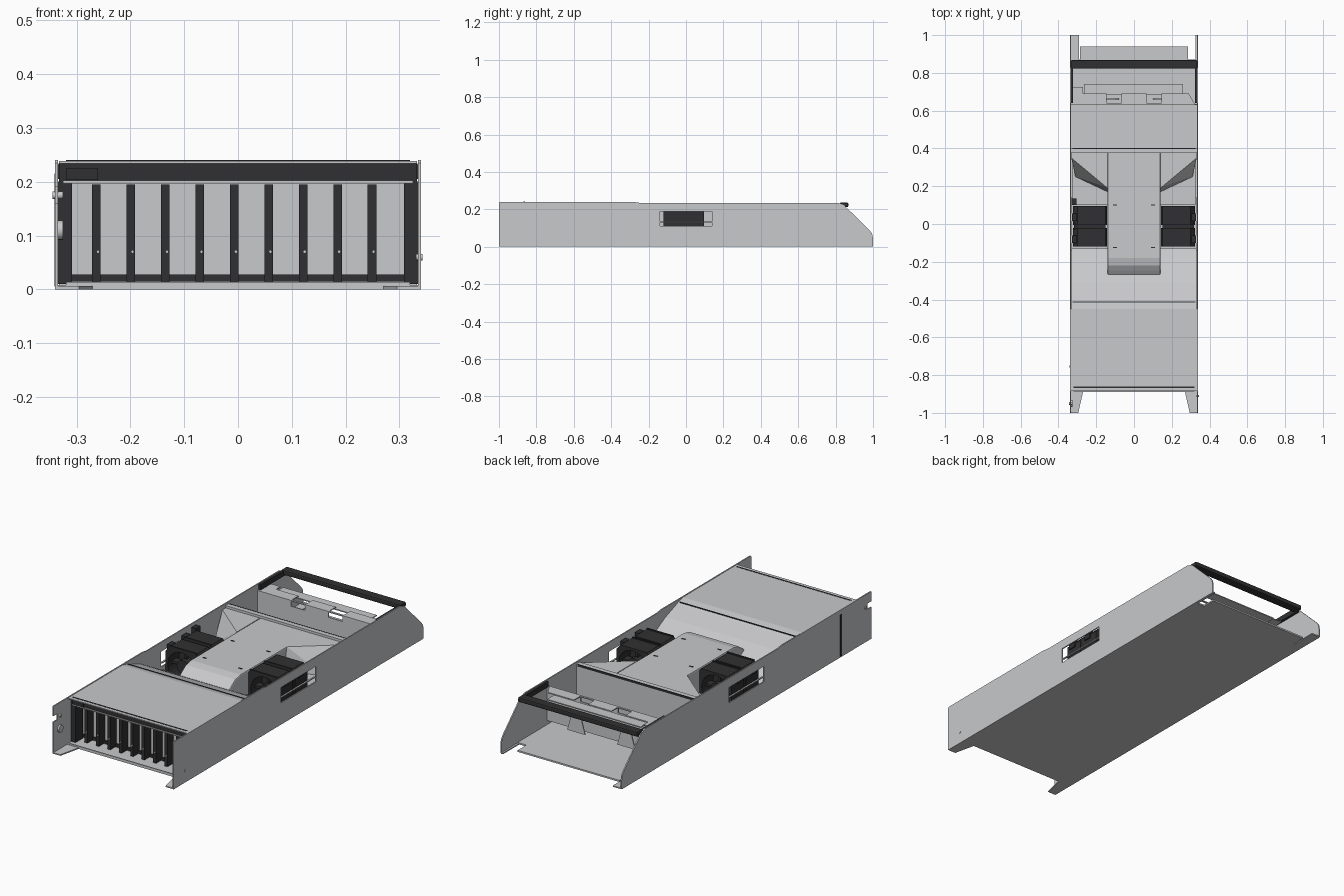
import bpy, bmesh
from mathutils import Vector

old = bpy.data.objects.get("Cube")
if old:
    bpy.data.objects.remove(old, do_unlink=True)


def material(name, rgb):
    m = bpy.data.materials.new(name)
    m.use_nodes = True
    m.diffuse_color = (*rgb, 1)
    m.node_tree.nodes["Principled BSDF"].inputs["Base Color"].default_value = (*rgb, 1)
    return m


METAL = material("light grey metal", (0.58, 0.585, 0.6))
BLACK = material("black plastic", (0.03, 0.03, 0.032))


def finish(name, bm, mat):
    bmesh.ops.recalc_face_normals(bm, faces=bm.faces)
    me = bpy.data.meshes.new(name)
    bm.to_mesh(me)
    bm.free()
    me.materials.append(mat)
    ob = bpy.data.objects.new(name, me)
    bpy.context.collection.objects.link(ob)
    return ob


def prism(name, pts, axis, lo, hi, mat=METAL):
    """Extrude a 2D outline along an axis; x uses (y, z), y uses (x, z), z uses (x, y)."""
    bm = bmesh.new()

    def place(p, h):
        c = list(p)
        c.insert("xyz".index(axis), h)
        return bm.verts.new(c)

    a = [place(p, lo) for p in pts]
    b = [place(p, hi) for p in pts]
    bm.faces.new(a)
    bm.faces.new(b[::-1])
    for i in range(len(a)):
        j = (i + 1) % len(a)
        bm.faces.new((a[i], a[j], b[j], b[i]))
    return finish(name, bm, mat)


def box(name, x, y, z, mat=METAL):
    return prism(name, [(x[0], y[0]), (x[1], y[0]), (x[1], y[1]), (x[0], y[1])], "z", *z, mat)


def side_box(name, s, x, y, z, mat=METAL):
    return box(name, sorted((s * x[0], s * x[1])), y, z, mat)


def sheet(name, path, x, thick=0.005):
    """Bent sheet following a (y, z) path across the width."""
    return prism(name, path + [(y, z - thick) for y, z in reversed(path)], "x", *x)


def hull(name, pts, mat=METAL):
    bm = bmesh.new()
    for p in pts:
        bm.verts.new(p)
    bmesh.ops.convex_hull(bm, input=bm.verts)
    return finish(name, bm, mat)


def cut(ob, cutters):
    for c in cutters:
        c.hide_render = True
        m = ob.modifiers.new("cut", "BOOLEAN")
        m.object = c
        m.solver = "EXACT"
    dg = bpy.context.evaluated_depsgraph_get()
    me = bpy.data.meshes.new_from_object(ob.evaluated_get(dg))
    ob.modifiers.clear()
    ob.data = me
    for c in cutters:
        bpy.data.objects.remove(c, do_unlink=True)


def rod(name, centre, radius, depth, mat, axis="X"):
    rot = {"X": (0, 1.5708, 0), "Y": (1.5708, 0, 0), "Z": (0, 0, 0)}[axis]
    bpy.ops.mesh.primitive_cylinder_add(vertices=20, radius=radius, depth=depth, location=centre, rotation=rot)
    ob = bpy.context.object
    ob.name = name
    ob.data.materials.append(mat)
    bpy.ops.object.shade_smooth_by_angle()
    return ob


# Chassis floor with a narrower rear tongue
box("floor", (-0.335, 0.335), (-0.89, 0.87), (0, 0.008))
box("floor_tongue", (-0.285, 0.285), (0.87, 0.94), (0, 0.008))
box("floor_front_lip", (-0.32, 0.32), (-0.89, -0.885), (0.003, 0.014))
box("rear_flange", (-0.335, -0.29), (0.87, 1), (0, 0.006))
box("rear_flange_left", (0.325, 0.335), (0.87, 1), (0, 0.006))

# Side walls with vent windows, front feet and inner parts
wall = [(-1, 0), (-1, 0.235), (-0.995, 0.24), (-0.28, 0.24), (-0.25, 0.235), (0.81, 0.235),
        (0.845, 0.222), (0.98, 0.09), (0.995, 0.07), (1, 0.045), (1, 0.004), (0.996, 0)]
for s, side in ((1, "left"), (-1, "right")):
    w = prism(side + "_wall", wall, "x", *sorted((s * 0.334, s * 0.34)))
    cutters = [side_box("window_cutter", s, (0.3, 0.36), (-0.14, 0.14), (0.11, 0.188))]
    if s < 0:
        cutters.append(box("notch_cutter", (-0.36, -0.3), (-1.02, -0.965), (0.16, 0.19)))
    cut(w, cutters)
    prism(side + "_front_foot", [(s * 0.338, -0.89), (s * 0.338, -1), (s * 0.295, -1), (s * 0.27, -0.89)],
          "z", 0, 0.006)
    side_box(side + "_inlet_block", s, (0.308, 0.334), (-0.86, -0.8), (0.01, 0.2), BLACK)
    side_box(side + "_bar_arm", s, (0.322, 0.334), (0.64, 0.85), (0.205, 0.232), BLACK)
    # Window frame rails
    side_box(side + "_window_rail", s, (0.328, 0.336), (-0.14, 0.14), (0.13, 0.135))

# Wall hardware
rod("latch_boss", (-0.331, -0.95, 0.11), 0.018, 0.012, METAL)
rod("latch_pin", (-0.335, -0.95, 0.175), 0.007, 0.02, METAL)
rod("left_pin", (0.337, -0.91, 0.06), 0.006, 0.012, METAL)
box("right_wall_slot", (-0.3412, -0.339), (-0.76, -0.748), (0.005, 0.215), BLACK)

# Front top cover
box("front_cover", (-0.333, 0.333), (-0.885, -0.45), (0.234, 0.239))
box("cover_front_seam", (-0.32, 0.32), (-0.868, -0.861), (0.238, 0.2405), BLACK)
box("cover_rear_seam", (-0.325, 0.325), (-0.415, -0.411), (0.226, 0.2335), BLACK)

# Front inlet grille
box("inlet_header", (-0.333, 0.333), (-0.86, -0.8), (0.2, 0.234), BLACK)
box("inlet_header_lip", (-0.325, 0.325), (-0.866, -0.86), (0.197, 0.202))
box("inlet_header_clip", (-0.32, -0.26), (-0.868, -0.86), (0.203, 0.225), BLACK)
box("inlet_back_panel", (-0.32, 0.32), (-0.79, -0.785), (0.008, 0.2))
box("inlet_sill", (-0.31, 0.31), (-0.8, -0.79), (0.015, 0.028), BLACK)
for i in range(9):
    x = -0.263 + 0.064 * i
    box("inlet_slat", (x - 0.008, x + 0.008), (-0.84, -0.79), (0.014, 0.195), BLACK)
    rod("inlet_rivet", (x + 0.003, -0.842, 0.07), 0.003, 0.006, METAL, "Y")

# Shroud: sloping front, central duct and raised rear
sheet("shroud_slope", [(-0.45, 0.239), (-0.42, 0.233), (-0.4, 0.224), (-0.31, 0.192), (-0.24, 0.155),
                       (-0.18, 0.115), (-0.13, 0.095)], (-0.332, 0.332))
duct = prism("central_duct", [(-0.27, 0.02), (-0.27, 0.17), (-0.25, 0.185), (-0.22, 0.205), (-0.18, 0.214),
                              (0.39, 0.214), (0.39, 0.02)], "x", -0.14, 0.14)
mod = duct.modifiers.new("rounded_edges", "BEVEL")
mod.width = 0.006
mod.segments = 2
box("shroud_ridge", (-0.333, 0.333), (0.375, 0.4), (0.205, 0.226))
box("shroud_ridge_seam", (-0.325, 0.325), (0.398, 0.402), (0.216, 0.227), BLACK)
box("shroud_rear_wall", (-0.333, 0.333), (0.392, 0.4), (0.008, 0.21))
for s, side in ((1, "left"), (-1, "right")):
    top = [(0.14, 0.19), (0.332, 0.35), (0.332, 0.392), (0.14, 0.392)]
    low = [(0.14, 0.17), (0.31, 0.25), (0.332, 0.35), (0.332, 0.392), (0.14, 0.392)]
    hull(side + "_duct_funnel", [(s * x, y, 0.214) for x, y in top] + [(s * x, y, 0.09) for x, y in low])
    side_box(side + "_duct_floor", s, (0.14, 0.325), (0.1, 0.35), (0.086, 0.092))

    # Twin fan pack with frames, hub and wiring clips
    for k, y in enumerate((-0.12, -0.005)):
        y2 = y + 0.1
        fan = hull(side + "_fan", [(s * x, yy, z) for yy in (y, y2) for x, z in
                                   ((0.143, 0.02), (0.143, 0.205), (0.152, 0.215), (0.3, 0.215),
                                    (0.322, 0.19), (0.322, 0.02))], BLACK)
        cut(fan, [rod("fan_cutter", (s * 0.232, (y + y2) / 2, 0.125), 0.078, 0.2, BLACK, "Y")])
        yc = (y + y2) / 2
        rod(side + "_fan_hub", (s * 0.232, yc, 0.125), 0.035, 0.08, BLACK, "Y")
        for vx, vz in ((0.08, 0.006), (0.006, 0.08)):
            side_box(side + "_fan_blade", s, (0.232 - vx, 0.232 + vx), (yc - 0.02, yc + 0.02),
                     (0.125 - vz, 0.125 + vz), BLACK)
        side_box(side + "_fan_rib", s, (0.15, 0.3), (y, y + 0.008), (0.21, 0.22), BLACK)
        side_box(side + "_fan_clip", s, (0.305, 0.328), (y + 0.02, y + 0.06), (0.17, 0.212), BLACK)
    side_box(side + "_fan_bridge", s, (0.15, 0.318), (-0.03, 0.005), (0.02, 0.2), BLACK)
    for y in (-0.125, 0.1):
        side_box("duct_mark", s, (0.09, 0.11), (y - 0.003, y + 0.003), (0.212, 0.216), BLACK)
box("fan_cable_clip", (-0.33, -0.305), (0.1, 0.135), (0.19, 0.222), BLACK)

# Rear bracket with notched top edge
wall_b = box("rear_bracket", (-0.333, 0.333), (0.63, 0.636), (0.03, 0.205))
cut(wall_b, [box("notch_cutter", (x - 0.04, x + 0.04), (0.6, 0.66), (0.175, 0.25)) for x in (-0.105, 0.105)])
prism("rear_bracket_shelf", [(-0.333, 0.63), (0.325, 0.63), (0.29, 0.69), (0.145, 0.69), (0.145, 0.64),
                             (0.065, 0.64), (0.065, 0.69), (-0.065, 0.69), (-0.065, 0.64),
                             (-0.145, 0.64), (-0.145, 0.69), (-0.27, 0.69), (-0.27, 0.725),
                             (-0.325, 0.725)], "z", 0.2, 0.205)
box("rear_bracket_rail", (-0.265, 0.26), (0.685, 0.74), (0.192, 0.197))
for x in (-0.18, 0.1):
    prism("rear_bracket_flap", [(x, 0.03), (x + 0.1, 0.03), (x + 0.08, 0.1), (x + 0.02, 0.1)], "y", 0.66, 0.665)

# Rear cross bar
bar = box("rear_bar", (-0.335, 0.335), (0.822, 0.868), (0.212, 0.236), BLACK)
m = bar.modifiers.new("rounded_edges", "BEVEL")
m.width = 0.006
m.segments = 2
